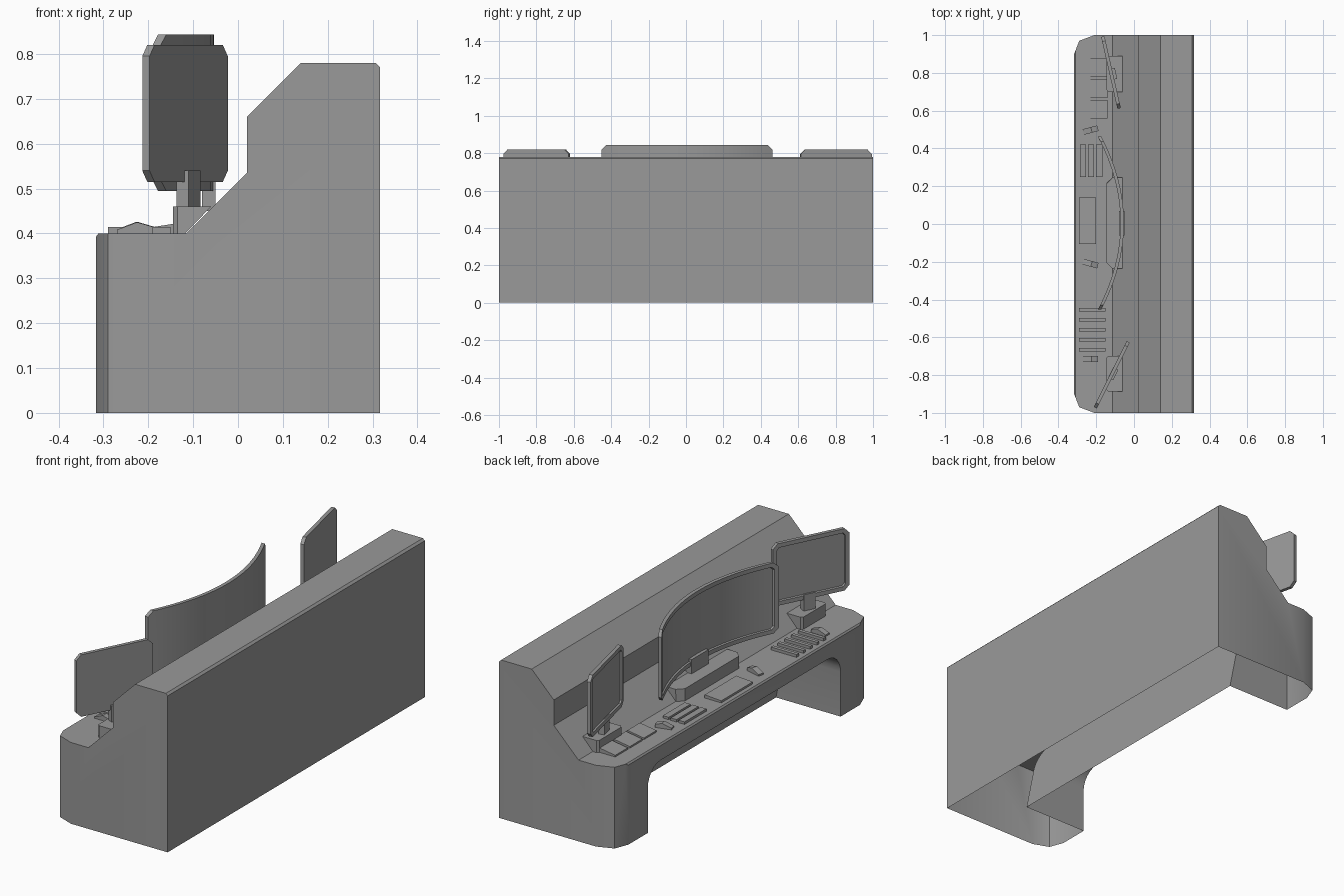
import bpy, bmesh, math
from mathutils import Matrix, Vector

if "Cube" in bpy.data.objects:
    bpy.data.objects.remove(bpy.data.objects["Cube"])

GREY = (0.32, 0.32, 0.32, 1)
mat = bpy.data.materials.new("plain grey")
mat.use_nodes = True
mat.diffuse_color = GREY
mat.node_tree.nodes["Principled BSDF"].inputs["Base Color"].default_value = GREY


def finish(name, bm, loc=(0, 0, 0), turn=0):
    bmesh.ops.recalc_face_normals(bm, faces=bm.faces)
    bm.transform(Matrix.Translation(loc) @ Matrix.Rotation(math.radians(turn), 4, 'Z'))
    me = bpy.data.meshes.new(name)
    bm.to_mesh(me)
    bm.free()
    me.materials.append(mat)
    ob = bpy.data.objects.new(name, me)
    bpy.context.collection.objects.link(ob)
    return ob


def prism(outline, axis, a, b):
    """Extrude a 2D outline along one axis from a to b."""
    put = {'X': lambda p: (a, p[0], p[1]), 'Y': lambda p: (p[0], a, p[1]),
           'Z': lambda p: (p[0], p[1], a)}[axis]
    step = Vector([(b - a) * (axis == c) for c in 'XYZ'])
    bm = bmesh.new()
    face = bm.faces.new([bm.verts.new(put(p)) for p in outline])
    ext = bmesh.ops.extrude_face_region(bm, geom=[face])
    bmesh.ops.translate(bm, vec=step, verts=[v for v in ext['geom'] if isinstance(v, bmesh.types.BMVert)])
    return bm


def box(name, x0, x1, y0, y1, z0, z1, turn=0, rise=0):
    """Box on the desk; rise lifts the top edge on the +x side."""
    w, d = (x1 - x0) / 2, (y1 - y0) / 2
    bm = prism([(-w, z0), (w, z0), (w, z1 + rise), (-w, z1)], 'Y', -d, d)
    return finish(name, bm, ((x0 + x1) / 2, (y0 + y1) / 2, 0), turn)


def boolean(ob, cutter, operation):
    mod = ob.modifiers.new(operation, 'BOOLEAN')
    mod.operation, mod.object, mod.solver = operation, cutter, 'EXACT'
    bpy.context.view_layer.objects.active = ob
    bpy.ops.object.modifier_apply(modifier=mod.name)
    bpy.data.objects.remove(cutter)


# Console body: side profile trimmed by the rounded floor plan
profile = [(.317, 0), (.317, .77), (.307, .78), (.14, .78), (.02, .66), (.02, .535),
           (-.115, .4), (-.311, .4), (-.317, .392), (-.317, 0)]
body = finish("console_body", prism(profile, 'Y', -1.1, 1.1))
half = [(.4, 1), (-.21, 1), (-.29, .97), (-.317, .9)]
plan = half + [(x, -y) for x, y in reversed(half)]
boolean(body, finish("plan_cutter", prism(plan, 'Z', -.1, 1)), 'INTERSECT')

# Knee space with rounded upper corners and a sloping back
arc = [(.65 + .1 * math.cos(t), .22 + .1 * math.sin(t))
       for t in (math.radians(15 * i) for i in range(7))]
arch = [(.75, -.05)] + arc
knee = prism(arch + [(-y, z) for y, z in reversed(arch)], 'X', -.5, .035)
for v in knee.verts:
    if v.co.x > 0:
        v.co.x -= .2 * v.co.z
boolean(body, finish("knee_cutter", knee), 'DIFFERENCE')

# The body is a shell that is open underneath
bm = bmesh.new()
bm.from_mesh(body.data)
under = [f for f in bm.faces if all(abs(v.co.z) < .001 for v in f.verts)]
bmesh.ops.delete(bm, geom=under, context='FACES')
bm.to_mesh(body.data)
bm.free()


def screen(name, width, z0, z1, loc, turn=0, bow=0):
    """Monitor with clipped corners, a recessed screen and an optional curve."""
    w, c, thick = width / 2, .025, .018
    outline = [(-w, z0 + c), (-w + c, z0), (w - c, z0), (w, z0 + c),
               (w, z1 - c), (w - c, z1), (-w + c, z1), (-w, z1 - c)]
    bm = prism(outline, 'X', -thick / 2, thick / 2)
    bm.faces.ensure_lookup_table()
    front = min(bm.faces, key=lambda f: f.calc_center_median().x)
    bmesh.ops.recalc_face_normals(bm, faces=bm.faces)
    bmesh.ops.inset_region(bm, faces=[front], thickness=.022)
    bmesh.ops.inset_region(bm, faces=[front], thickness=.003, depth=-.008)
    if bow:
        for i in range(1, 16):
            bmesh.ops.bisect_plane(bm, geom=bm.verts[:] + bm.edges[:] + bm.faces[:],
                                   plane_co=(0, -w + width * i / 16, 0), plane_no=(0, 1, 0))
        for v in bm.verts:
            v.co.x -= bow * (v.co.y / w) ** 2
    return finish(name, bm, loc, turn)


def stand(name, y, d, clip):
    """Wedge base sitting against the sloping back of the desk."""
    bm = prism([(-.145, .4), (-.145, .46), (-.06, .46), (-.117, .4)], 'Y', y - d, y + d)
    edges = [e for e in bm.edges if all(v.co.x < -.14 for v in e.verts)
             and abs(e.verts[0].co.y - e.verts[1].co.y) < .001]
    bmesh.ops.bevel(bm, geom=edges, offset=clip, segments=1, affect='EDGES')
    finish(name, bm)


# Monitors with their bases and necks
centre = screen("centre_monitor", .915, .495, .843, (-.062, .005, 0), bow=.12)
screen("left_monitor", .39, .515, .82, (-.122, .802, 0), turn=12.8)
screen("right_monitor", .39, .515, .82, (-.118, -.798, 0), turn=-26.6)
stand("centre_base", .005, .24, .03)
stand("left_base", .795, .095, .01)
stand("right_base", -.793, .095, .01)
box("centre_neck", -.08, -.05, -.06, .07, .45, .53)
box("left_neck", -.125, -.095, .765, .825, .45, .54, turn=12.8)
box("right_neck", -.125, -.095, -.823, -.763, .45, .54, turn=-26.6)

# Desk equipment
box("keyboard", -.29, -.2, -.105, .14, .4, .41, rise=.006)
for i, y in enumerate((.83, .717, .607)):
    box(f"sloped_pad_{i + 1}", -.23, -.14, y - .049, y + .049, .4, .408, rise=.014)
for i in range(3):
    x = -.27 + .043 * i
    box(f"long_key_strip_{i + 1}", x - .016, x + .016, .25, .42, .4, .412)
for i in range(5):
    y = -.455 - .0525 * i
    box(f"cross_key_strip_{i + 1}", -.29, -.15, y - .009, y + .009, .4, .414)

# Small handsets with a raised middle
for i, (y, turn) in enumerate(((.497, 15), (-.21, -15), (-.715, 0))):
    hump = [(-.04, .4), (-.04, .408), (.005, .425), (.04, .415), (.04, .4)]
    finish(f"handset_{i + 1}", prism(hump, 'Y', -.015, .015), (-.23, y, 0), turn)

# Smooth shading only on the gently curved parts
for ob in (body, centre):
    bpy.ops.object.select_all(action='DESELECT')
    ob.select_set(True)
    bpy.context.view_layer.objects.active = ob
    bpy.ops.object.shade_smooth_by_angle(angle=math.radians(30))
